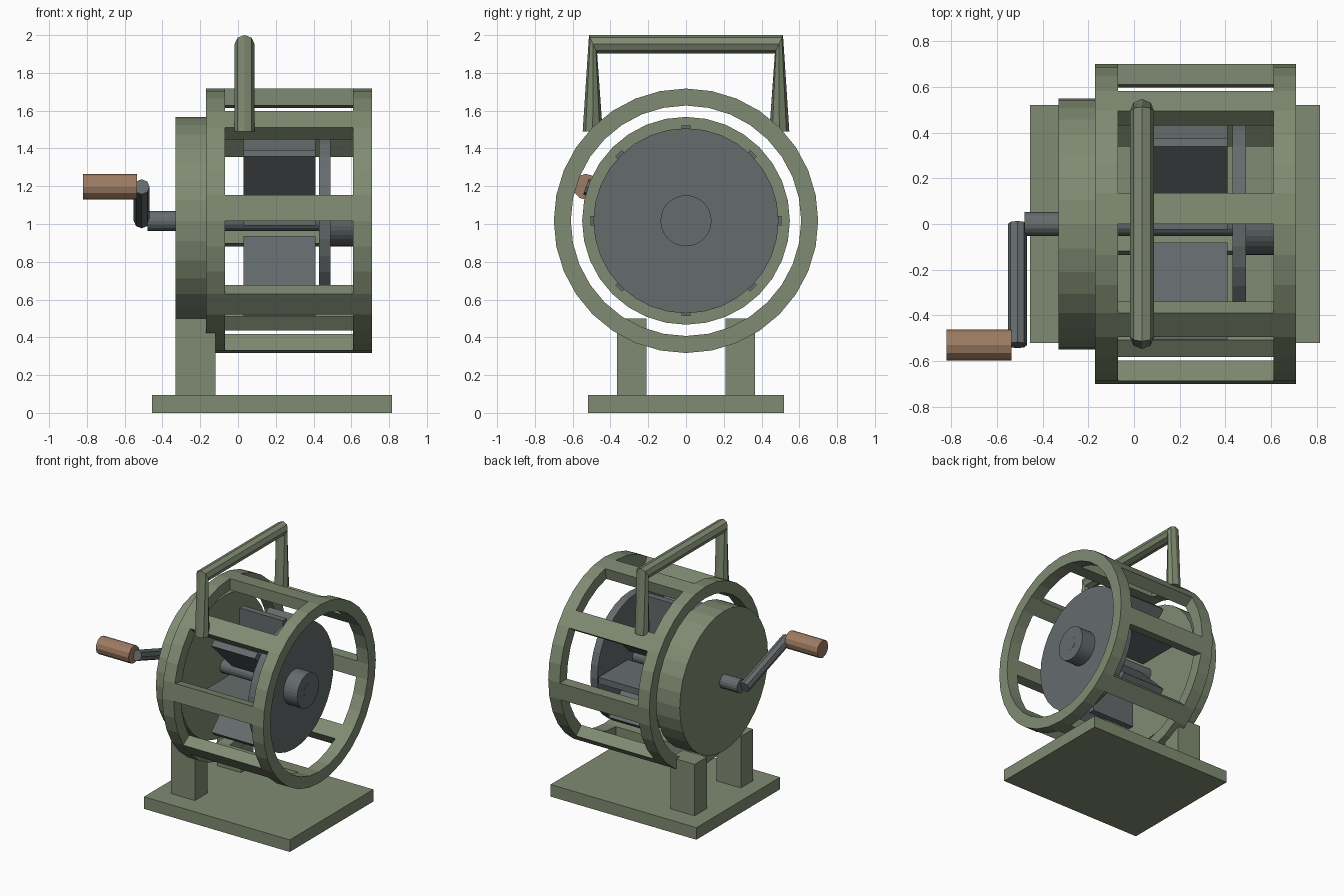
import bpy, bmesh, math
from math import sin, cos, radians
from mathutils import Vector, Matrix

cube = bpy.data.objects.get("Cube")
if cube:
    bpy.data.objects.remove(cube, do_unlink=True)

AXIS_Z = 1.017
STEP = radians(11.25)


def material(name, color):
    m = bpy.data.materials.new(name)
    m.use_nodes = True
    m.diffuse_color = (*color, 1)
    bsdf = next(n for n in m.node_tree.nodes if n.type == 'BSDF_PRINCIPLED')
    bsdf.inputs["Base Color"].default_value = (*color, 1)
    bsdf.inputs["Roughness"].default_value = 0.7
    return m


GREEN = material("olive_green", (0.215, 0.258, 0.168))
GREY = material("steel_grey", (0.130, 0.148, 0.152))
BROWN = material("wood_brown", (0.34, 0.20, 0.125))


def finish(name, bm, mat):
    bmesh.ops.recalc_face_normals(bm, faces=bm.faces)
    me = bpy.data.meshes.new(name)
    bm.to_mesh(me)
    bm.free()
    me.materials.append(mat)
    ob = bpy.data.objects.new(name, me)
    bpy.context.collection.objects.link(ob)
    return ob


def loft(name, rings, mat, closed=False):
    """Skin matching rings of points, capping the ends unless closed."""
    bm = bmesh.new()
    vs = [[bm.verts.new(p) for p in ring] for ring in rings]
    n, count = len(rings[0]), len(rings)
    for i in range(count if closed else count - 1):
        a, b = vs[i], vs[(i + 1) % count]
        for j in range(n):
            k = (j + 1) % n
            bm.faces.new((a[j], a[k], b[k], b[j]))
    if not closed:
        bm.faces.new(vs[0])
        bm.faces.new(vs[-1])
    return finish(name, bm, mat)


def box(name, lo, hi, mat, turn=None):
    lo, hi = Vector(lo), Vector(hi)
    bm = bmesh.new()
    bmesh.ops.create_cube(bm, size=1)
    for v in bm.verts:
        v.co = (lo + hi) / 2 + v.co * (hi - lo)
    if turn:
        bm.transform(turn)
    return finish(name, bm, mat)


def circle(center, r, u, w, n):
    """Ring of n points round a centre in the plane of u and w."""
    c, u, w = Vector(center), Vector(u), Vector(w)
    return [c + r * (cos(math.tau * i / n) * u + sin(math.tau * i / n) * w) for i in range(n)]


def cylinder_x(name, x0, x1, r, mat, n=32, y=0, z=AXIS_Z):
    return loft(name, [circle((x, y, z), r, (0, 1, 0), (0, 0, 1), n) for x in (x0, x1)], mat)


def wall(x0, x1, a, inner=0.61, outer=0.70):
    """Rectangular cross-section of the cage wall at angle a from the front."""
    return [(x, -r * cos(a), AXIS_Z + r * sin(a))
            for x, r in ((x0, inner), (x1, inner), (x1, outer), (x0, outer))]


# Base plate and the two legs
box("base", (-0.455, -0.52, 0), (0.815, 0.52, 0.095), GREEN)
for side, y in (("front", -0.287), ("back", 0.287)):
    box(side + "_leg", (-0.33, y - 0.077, 0.095), (-0.12, y + 0.077, 0.5), GREEN)

# Drum housing
cylinder_x("drum", -0.33, -0.12, 0.55, GREEN)

# Cage: two end rings joined by eight bars, each one facet wide
for name, x0 in (("right_cage_ring", -0.17), ("left_cage_ring", 0.61)):
    loft(name, [wall(x0, x0 + 0.10, i * STEP) for i in range(32)], GREEN, closed=True)
for k in range(8):
    a = radians(45 * k)
    loft(f"cage_bar_{k + 1}", [wall(-0.07, 0.61, a), wall(-0.07, 0.61, a + STEP)], GREEN)

# Rotor: axle, disc, hub and eight paddles
cylinder_x("axle", -0.48, 0.612, 0.053, GREY, 16)
cylinder_x("rotor_disc", 0.43, 0.49, 0.49, GREY)
cylinder_x("hub", 0.49, 0.61, 0.135, GREY)
for k in range(8):
    turn = Matrix.Translation((0, 0, AXIS_Z)) @ Matrix.Rotation(radians(45 * k), 4, 'X')
    box(f"paddle_{k + 1}", (0.03, -0.025, 0.14), (0.41, 0.025, 0.505), GREY, turn)

# Crank arm and its grip
start, end = Vector((-0.51, 0, AXIS_Z)), Vector((-0.51, -0.53, 1.197))
across = (end - start).normalized().cross(Vector((1, 0, 0)))
loft("crank_arm", [circle(p, 0.042, (1, 0, 0), across, 8) for p in (start, end)], GREY)
cylinder_x("crank_grip", -0.82, -0.535, 0.068, BROWN, 12, -0.53, 1.197)

# Carrying handle: an octagonal tube with mitred corners
tilt = radians(66)
HX = 0.035
path = [(-0.494, 1.49, (0, 1, 0)), (-0.492, 1.952, (0, cos(tilt), -sin(tilt))),
        (0.492, 1.952, (0, -cos(tilt), -sin(tilt))), (0.494, 1.49, (0, -1, 0))]
loft("carry_handle", [circle((HX, y, z), 0.053, (1, 0, 0), w, 8) for y, z, w in path], GREEN)
